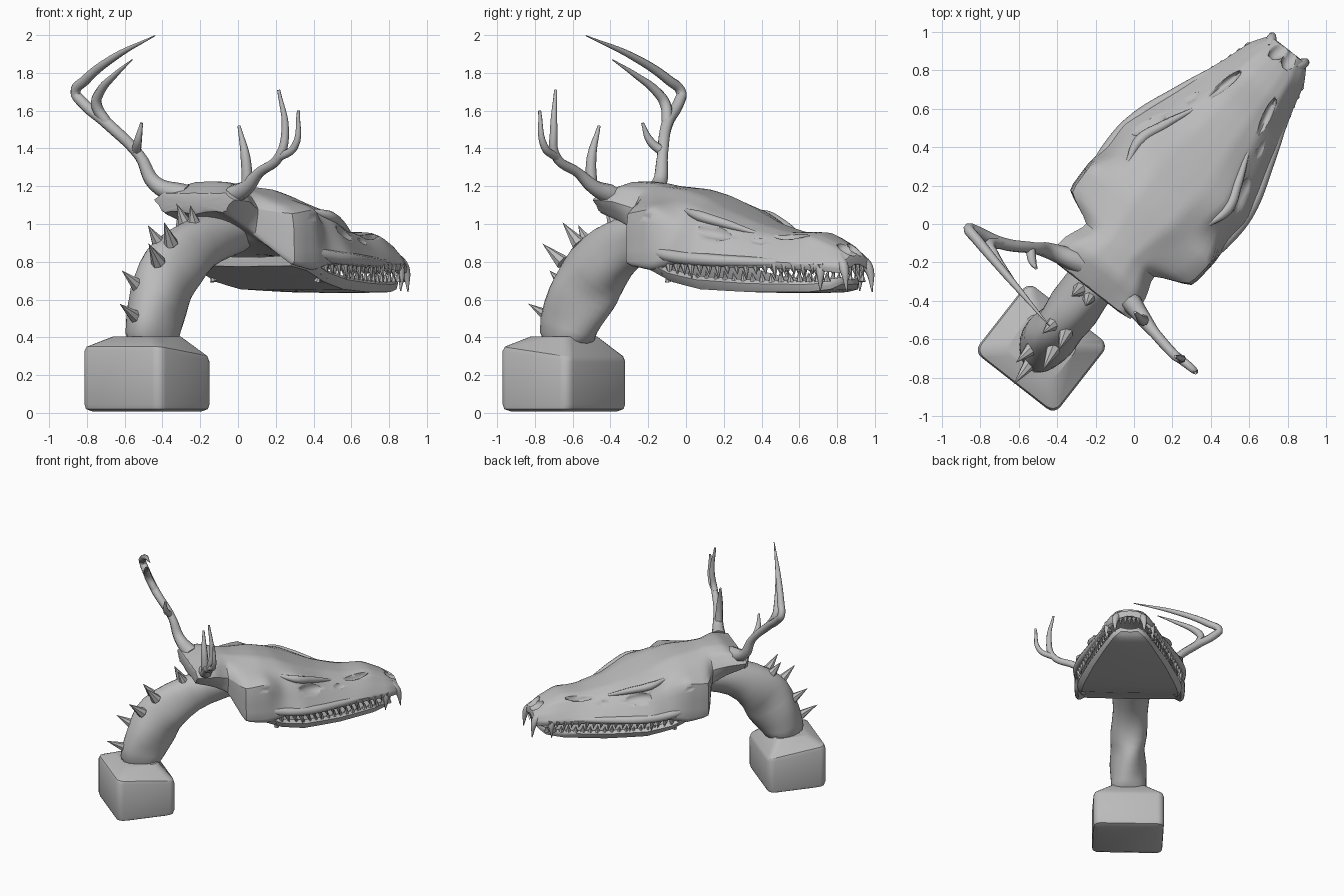
import bpy, bmesh, math
from mathutils import Vector, Matrix

if "Cube" in bpy.data.objects:
    bpy.data.objects.remove(bpy.data.objects["Cube"])

A = math.radians(52)          # heading of the whole sculpture
U = Vector((math.cos(A), math.sin(A), 0))
V = Vector((-math.sin(A), math.cos(A), 0))

stone = bpy.data.materials.new("grey_stone")
stone.diffuse_color = (0.5, 0.5, 0.5, 1)
stone.use_nodes = True
stone.node_tree.nodes["Principled BSDF"].inputs["Base Color"].default_value = stone.diffuse_color


def P(s, t, z):
    """Local forward / left / up to world."""
    return U * s + V * t + Vector((0, 0, z))


def tc(s):
    """Head centre line, turned slightly from the neck."""
    return -.033 - .035 * s


def H(s, w, z):
    return P(s, tc(s) + w, z)


def finish(name, bm, smooth=35):
    bmesh.ops.recalc_face_normals(bm, faces=bm.faces[:])
    me = bpy.data.meshes.new(name)
    bm.to_mesh(me)
    bm.free()
    return add(name, me, smooth)


def add(name, me, smooth=35):
    me.materials.clear()
    me.materials.append(stone)
    ob = bpy.data.objects.new(name, me)
    bpy.context.collection.objects.link(ob)
    bpy.ops.object.select_all(action='DESELECT')
    ob.select_set(True)
    bpy.context.view_layer.objects.active = ob
    bpy.ops.object.shade_smooth_by_angle(angle=math.radians(smooth))
    return ob


def loft(name, rings, crease=None, levels=0, smooth=35):
    bm = bmesh.new()
    vs = [[bm.verts.new(P(*p)) for p in r] for r in rings]
    n = len(rings[0])
    for a, b in zip(vs, vs[1:]):
        for i in range(n):
            j = (i + 1) % n
            bm.faces.new((a[i], a[j], b[j], b[i]))
    bm.faces.new(vs[0])
    bm.faces.new(vs[-1])
    if crease:
        lay = bm.edges.layers.float.new("crease_edge")
        for e in bm.edges:
            e[lay] = crease
    ob = finish(name, bm, smooth)
    if levels:
        m = ob.modifiers.new("soften", 'SUBSURF')
        m.levels = m.render_levels = levels
    return ob


def head_ring(s, half, ztop, zbot):
    return ([(s, tc(s), ztop)] + [(s, tc(s) + w, z) for w, z in half] + [(s, tc(s), zbot)]
            + [(s, tc(s) - w, z) for w, z in reversed(half)])


def spike(bm, base, tip, r, seg=7):
    base, tip = Vector(base), Vector(tip)
    q = (tip - base).to_track_quat('Z', 'Y')
    ring = [bm.verts.new(base + q @ Vector((r * math.cos(k), r * math.sin(k), 0)))
            for k in [2 * math.pi * i / seg for i in range(seg)]]
    top = bm.verts.new(tip)
    for i in range(seg):
        bm.faces.new((ring[i], ring[(i + 1) % seg], top))
    bm.faces.new(ring)


def tube(name, pts, radii):
    """Tapered tube through world points."""
    cu = bpy.data.curves.new(name, 'CURVE')
    cu.dimensions = '3D'
    cu.bevel_depth = 1
    cu.bevel_resolution = 2
    cu.resolution_u = 6
    cu.use_fill_caps = True
    sp = cu.splines.new('BEZIER')
    sp.bezier_points.add(len(pts) - 1)
    for b, p, r in zip(sp.bezier_points, pts, radii):
        b.co = p
        b.radius = r
        b.handle_left_type = b.handle_right_type = 'AUTO'
    tmp = bpy.data.objects.new("tmp", cu)
    bpy.context.collection.objects.link(tmp)
    bpy.context.view_layer.update()
    me = bpy.data.meshes.new_from_object(tmp.evaluated_get(bpy.context.evaluated_depsgraph_get()))
    bpy.data.objects.remove(tmp)
    return add(name, me, 60)


# pedestal: rounded rectangular block with a sloping top
def rrect(hs, ht, r, z, tilt=0):
    out = []
    for cx, cy, a0 in ((1, 1, 0), (-1, 1, 90), (-1, -1, 180), (1, -1, 270)):
        for k in range(5):
            a = math.radians(a0 + k * 22.5)
            ds = cx * (hs - r) + r * math.cos(a)
            out.append((-0.806 + ds, -0.018 + cy * (ht - r) + r * math.sin(a), z - tilt * ds))
    return out


loft("pedestal", [rrect(.19, .24, .04, .008), rrect(.222, .262, .05, .02), rrect(.23, .266, .05, .045),
                  rrect(.23, .266, .05, .30, .13), rrect(.222, .258, .05, .325, .12),
                  rrect(.13, .15, .05, .405)], smooth=30)

# neck: lumpy bent column, (s, z, depth, width)
neck = [(-.79, .34, .16, .15), (-.77, .46, .17, .13), (-.70, .60, .19, .15), (-.64, .70, .205, .12),
        (-.57, .78, .19, .15), (-.40, .90, .145, .125), (-.15, .96, .13, .16), (.06, .96, .10, .15)]
rings, backs = [], []
for i, (s, z, b, a) in enumerate(neck):
    p, q = neck[max(i - 1, 0)], neck[min(i + 1, len(neck) - 1)]
    d = Vector((q[0] - p[0], q[1] - p[1])).normalized()
    nrm = Vector((-d.y, d.x)) if i else Vector((-1, 0))
    backs.append((s + nrm.x * b, z + nrm.y * b, nrm))
    ring = []
    for k in range(16):
        th = 2 * math.pi * k / 16
        f = 1 + .10 * math.cos(3 * th + i * 1.5)
        c = b * math.cos(th) * (f if k else 1)
        ring.append((s + nrm.x * c, -.02 + a * f * math.sin(th), z + nrm.y * c))
    rings.append(ring)
loft("neck", rings, levels=1, smooth=60)

# spines along the nape
bm = bmesh.new()
for i, t, h in ((1, 0, .10), (2, .04, .07), (3, -.05, .08), (4, .03, .05), (4, -.05, .07), (5, .03, .05), (5, -.03, .04)):
    s, z, n = backs[i]
    spike(bm, P(s - n.x * .04, t - .02, z - n.y * .04),
          P(s + n.x * h - .02, t * 1.5 - .02, z + n.y * h + .03), .04)
finish("neck_spines", bm, 30)

# upper skull: (s, top z, edge w/z, side w/z, lip w/z, palate z)
skull_st = [
    (-.41, 1.16, .22, 1.165, .28, 1.13, .22, 1.07, 1.05),
    (-.27, 1.225, .20, 1.20, .27, 1.12, .20, 1.02, 1.00),
    (-.15, 1.215, .15, 1.18, .22, 1.08, .20, .96, .92),
    (-.07, 1.20, .17, 1.165, .40, 1.06, .41, .79, .90),
    (.10, 1.185, .24, 1.13, .41, 1.09, .42, .785, .84),
    (.24, 1.15, .25, 1.10, .34, 1.00, .41, .82, .82),
    (.38, 1.09, .28, 1.06, .35, .94, .42, .82, .82),
    (.60, 1.005, .20, .97, .28, .90, .355, .80, .82),
    (.80, .955, .16, .93, .21, .88, .285, .80, .82),
    (.98, .955, .13, .935, .18, .86, .22, .79, .82),
    (1.12, .895, .10, .88, .15, .83, .18, .78, .81),
    (1.21, .84, .06, .83, .10, .81, .12, .77, .79)]
rings = []
for s, zt, w1, z1, w2, z2, w3, z3, zb in skull_st:
    rings.append(head_ring(s, [(w1 * .5, zt), (w1, z1), (w2, z2), (w3, z3),
                               (w3 * .94, z3 - (.035 if s > 0 else .01)),
                               (w3 * (.6 if s < .15 else .75), max(z3, zb - .02))], zt + .003, zb))
skull = loft("skull", rings, crease=.45, levels=2, smooth=50)

# hollows of eyes, cheeks, nose and nostrils
bm = bmesh.new()
for sd in (1, -1):
    for s, w, z, a, b, c, yaw in ((.47, .34, .965, .14, .07, .05, 20), (.71, .25, .925, .08, .045, .035, 20),
                                  (.86, .14, .945, .12, .025, .05, 14), (1.19, .035, .875, .08, .045, .045, 10),
                                  (.08, .43, 1.04, .08, .03, .03, 0)):
        M = (Matrix.Translation(H(s, sd * w, z)) @ Matrix.Rotation(A - sd * math.radians(yaw), 4, 'Z')
             @ Matrix.Rotation(math.radians(10), 4, 'Y') @ Matrix.Diagonal((a, b, c, 1)))
        bmesh.ops.create_icosphere(bm, subdivisions=2, radius=1, matrix=M)
cutter = finish("hollow_cutter", bm)
cutter.hide_render = True
cutter.display_type = 'WIRE'
cut = skull.modifiers.new("hollows", 'BOOLEAN')
cut.operation = 'DIFFERENCE'
cut.solver = 'EXACT'
cut.use_self = True
cut.object = cutter

# lower jaw: (s, half width, rim z, bottom z)
rings = []
for s, w, zt, zb in ((-.02, .37, .84, .775), (.08, .40, .82, .75), (.22, .40, .76, .69), (.40, .38, .725, .65),
                     (.70, .30, .705, .635), (1.0, .19, .70, .635), (1.12, .13, .71, .65), (1.16, .07, .72, .68)):
    rings.append(head_ring(s, [(w * .8, zt - .012), (w * .92, zt), (w, zt - .02), (w * .93, zb + .003)],
                           zt - .015, zb))
loft("lower_jaw", rings, crease=.55, levels=1, smooth=45)


# teeth rows
def lip(s):
    for a, b in zip(skull_st, skull_st[1:]):
        if a[0] <= s <= b[0]:
            return a[6] + (b[6] - a[6]) * (s - a[0]) / (b[0] - a[0])
    return .12


bm = bmesh.new()
for sd in (1, -1):
    for i in range(19):
        s = .16 + i * .052
        h = .045 + .022 * (i % 3 == 1)
        spike(bm, H(s, sd * lip(s) * .91, .785), H(s + .012, sd * lip(s) * .93, .775 - h), .022)
        s += .026
        spike(bm, H(s, sd * lip(s) * .84, .695), H(s, sd * lip(s) * .88, .745 + .012 * (i % 2)), .02)
for k in range(-2, 3):
    spike(bm, H(1.18, k * .033, .785), H(1.20, k * .035, .715), .017)
finish("teeth", bm, 30)

# front fangs, lip rolls and brow ridges
for sd, side in ((1, "left"), (-1, "right")):
    tube("front_fang_" + side, [H(1.15, sd * .08, .82), H(1.20, sd * .105, .77), H(1.225, sd * .11, .64)],
         (.035, .028, .003))
    tube("side_fang_" + side, [H(1.07, sd * .15, .80), H(1.09, sd * .168, .75), H(1.09, sd * .17, .645)],
         (.03, .024, .003))
    tube("lip_roll_" + side, [H(.02, sd * .36, .88), H(.2, sd * .385, .835), H(.4, sd * .385, .815),
                              H(.7, sd * .295, .80), H(1.0, sd * .185, .795)], (.02, .035, .035, .028, .015))
    tube("brow_ridge_" + side, [H(.22, sd * .26, 1.075), H(.36, sd * .29, 1.04), H(.5, sd * .245, 1.0),
                                H(.66, sd * .18, .95)], (.01, .03, .025, .01))

# antlers
tube("left_antler", [(-.28, -.20, 1.15), (-.44, -.14, 1.215), (-.52, -.125, 1.36), (-.69, -.10, 1.53),
                     (-.83, -.035, 1.65), (-.86, -.025, 1.695), (-.81, -.09, 1.76), (-.66, -.27, 1.88),
                     (-.44, -.53, 1.997)], (.06, .042, .03, .032, .03, .028, .027, .02, .003))
tube("left_antler_inner_tine", [(-.69, -.10, 1.53), (-.75, -.11, 1.635), (-.73, -.155, 1.70), (-.65, -.27, 1.79),
                                (-.56, -.39, 1.87)], (.028, .03, .025, .015, .003))
tube("left_antler_low_tine", [(-.54, -.12, 1.38), (-.53, -.19, 1.44), (-.51, -.23, 1.535)], (.026, .022, .008))
tube("right_antler", [(-.02, -.40, 1.155), (.04, -.48, 1.19), (.11, -.57, 1.27), (.22, -.69, 1.36),
                      (.25, -.70, 1.50), (.215, -.69, 1.71)], (.055, .042, .028, .025, .02, .008))
tube("right_antler_outer_tine", [(.21, -.68, 1.35), (.30, -.75, 1.41), (.32, -.775, 1.60)], (.024, .02, .008))
tube("right_antler_low_tine", [(.05, -.50, 1.19), (.04, -.50, 1.35), (.005, -.46, 1.52)], (.032, .026, .008))
